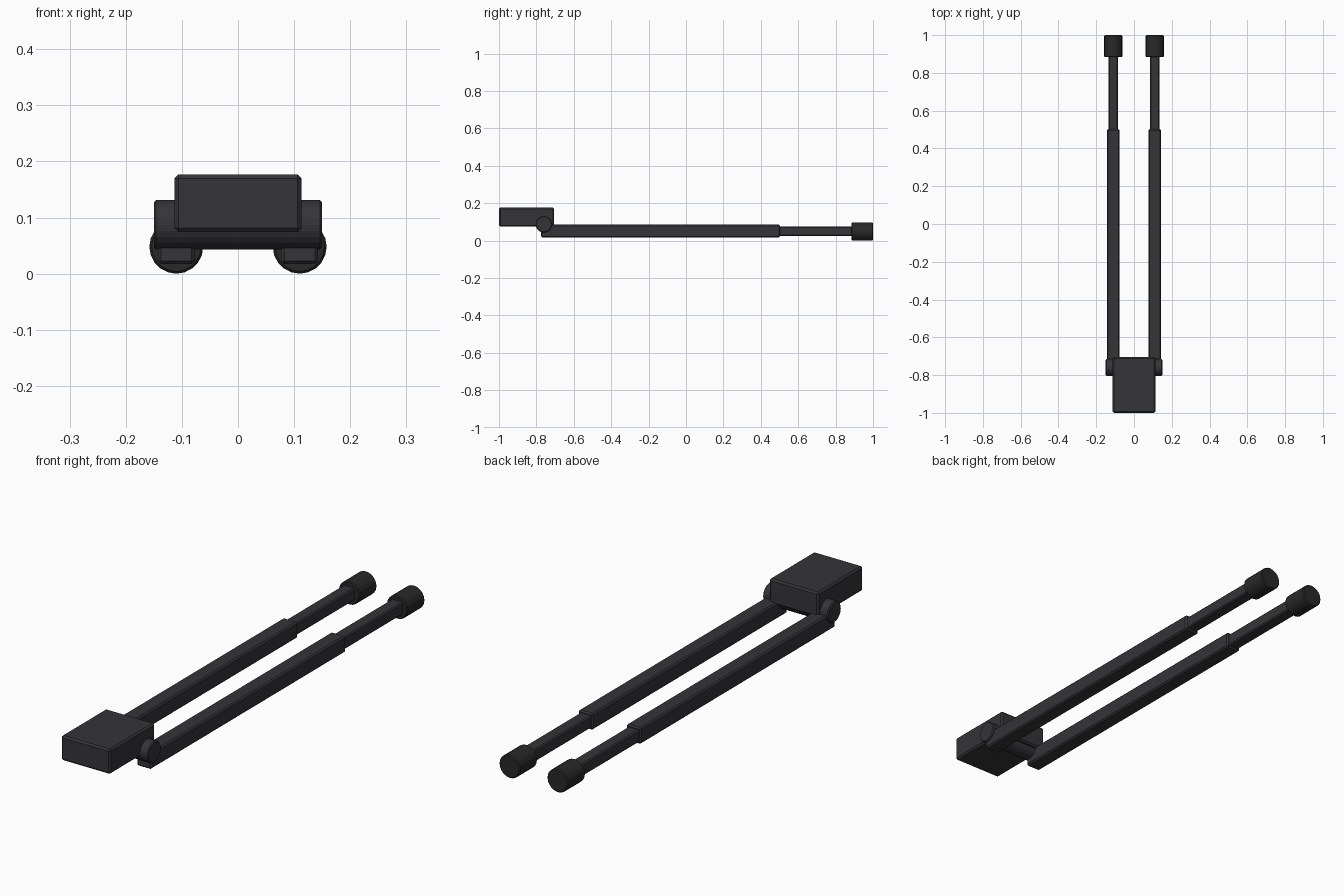
import bpy, bmesh
from math import pi
from mathutils import Matrix

if "Cube" in bpy.data.objects:
    bpy.data.objects.remove(bpy.data.objects["Cube"])

dark = bpy.data.materials.new("dark_grey")
dark.diffuse_color = (0.035, 0.035, 0.04, 1)
dark.use_nodes = True
dark.node_tree.nodes["Principled BSDF"].inputs["Base Color"].default_value = dark.diffuse_color
rubber = bpy.data.materials.new("rubber_black")
rubber.diffuse_color = (0.022, 0.022, 0.022, 1)
rubber.use_nodes = True
rubber.node_tree.nodes["Principled BSDF"].inputs["Base Color"].default_value = rubber.diffuse_color


def finish(name, bm, mat, bevel):
    me = bpy.data.meshes.new(name)
    bm.to_mesh(me)
    bm.free()
    me.materials.append(mat)
    ob = bpy.data.objects.new(name, me)
    bpy.context.collection.objects.link(ob)
    mod = ob.modifiers.new("edge_bevel", 'BEVEL')
    mod.width = bevel
    mod.segments = 1
    mod.limit_method = 'ANGLE'
    mod.angle_limit = pi / 4
    return ob


def box(name, lo, hi, bevel, mat=dark):
    bm = bmesh.new()
    bmesh.ops.create_cube(bm, size=1)
    size = [b - a for a, b in zip(lo, hi)]
    mid = [(a + b) / 2 for a, b in zip(lo, hi)]
    bmesh.ops.transform(bm, verts=bm.verts,
                        matrix=Matrix.Translation(mid) @ Matrix.Diagonal((*size, 1)))
    return finish(name, bm, mat, bevel)


def cylinder(name, centre, radius, length, axis, sides, bevel, mat=dark):
    bm = bmesh.new()
    bmesh.ops.create_cone(bm, cap_ends=True, segments=sides, radius1=radius,
                          radius2=radius, depth=length)
    turn = Matrix.Rotation(pi / 2, 4, 'Y' if axis == 'X' else 'X')
    bmesh.ops.transform(bm, verts=bm.verts, matrix=Matrix.Translation(centre) @ turn)
    return finish(name, bm, mat, bevel)


# Head block and the hinge barrel passing beneath it
box("head_block", (-0.113, -1.0, 0.074), (0.113, -0.705, 0.177), 0.007)
cylinder("hinge_barrel", (0, -0.76, 0.087), 0.044, 0.30, 'X', 24, 0.004)

# Two telescoping legs with rubber feet
for side, x in (("left", -0.11), ("right", 0.11)):
    z = 0.05
    box(side + "_outer_leg", (x - 0.033, -0.775, z - 0.033), (x + 0.033, 0.502, z + 0.035), 0.006)
    box(side + "_inner_leg", (x - 0.026, 0.49, z - 0.026), (x + 0.026, 0.89, z + 0.026), 0.005)
    cylinder(side + "_foot", (x, 0.942, 0.048), 0.048, 0.116, 'Y', 20, 0.004, rubber)
